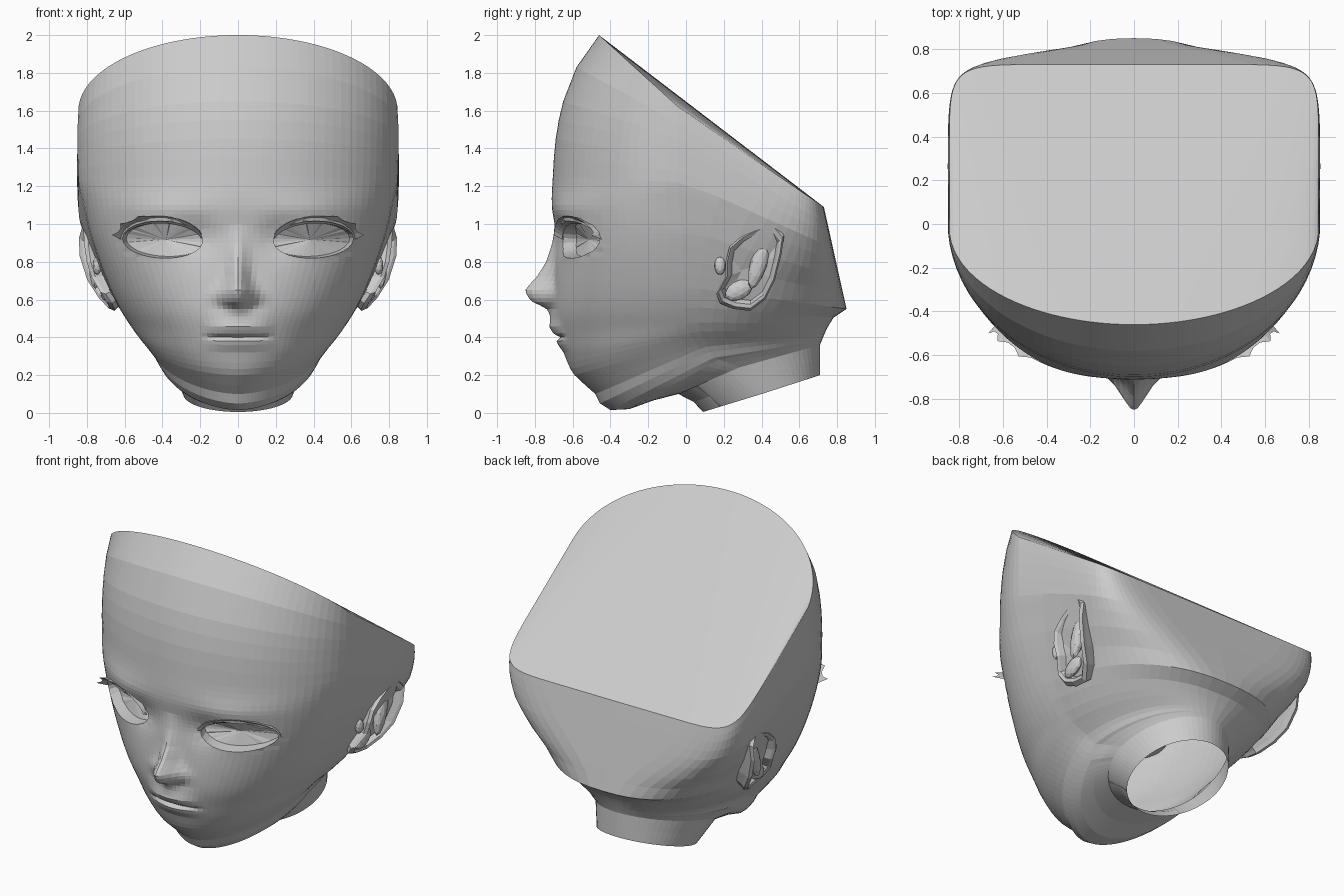
import bpy, bmesh, math
from mathutils import Vector

if "Cube" in bpy.data.objects:
    bpy.data.objects.remove(bpy.data.objects["Cube"])

grey = bpy.data.materials.new("plain_grey")
grey.diffuse_color = (0.6, 0.6, 0.6, 1)
grey.use_nodes = True
grey.node_tree.nodes["Principled BSDF"].inputs["Base Color"].default_value = grey.diffuse_color


def finish(bm, name):
    """Turn a bmesh into a flat shaded object."""
    bmesh.ops.recalc_face_normals(bm, faces=list(bm.faces))
    me = bpy.data.meshes.new(name)
    bm.to_mesh(me)
    bm.free()
    me.materials.append(grey)
    ob = bpy.data.objects.new(name, me)
    bpy.context.collection.objects.link(ob)
    return ob


def loft(bm, rings):
    """Bridge closed rings of points, return the vertex rows."""
    rows = [[bm.verts.new(p) for p in r] for r in rings]
    n = len(rows[0])
    for a, b in zip(rows, rows[1:]):
        for i in range(n):
            j = (i + 1) % n
            bm.faces.new((a[i], a[j], b[j], b[i]))
    return rows


def gauss(v, c, s):
    return math.exp(-((v - c) / s) ** 2)


def table(v, pts):
    for (a, fa), (b, fb) in zip(pts, pts[1:]):
        if a <= v <= b:
            return fa + (fb - fa) * (v - a) / (b - a)
    return 0.0


# head rings: front z, front y, half width, side y, side z, front roundness
KEYS = [
    (2.00, -.46, .845, -.02, 1.60, 2), (1.83, -.58, .85, -.01, 1.52, 2),
    (1.65, -.65, .852, 0, 1.44, 2), (1.45, -.69, .85, 0, 1.33, 2),
    (1.25, -.705, .845, 0, 1.22, 2), (1.10, -.71, .82, .02, 1.10, 2.15),
    (0.95, -.69, .785, .05, .95, 2.3), (0.80, -.69, .735, .05, .80, 2.3),
    (0.65, -.70, .68, .05, .66, 2.2), (0.53, -.70, .63, .05, .56, 2.1),
    (0.42, -.68, .58, .05, .48, 2), (0.30, -.64, .54, .06, .43, 1.95),
    (0.20, -.59, .50, .08, .39, 1.85), (0.10, -.48, .46, .10, .35, 1.75),
    (0.05, -.455, .44, .11, .32, 1.75), (0.015, -.40, .42, .14, .29, 1.75),
    (0.02, -.30, .40, .17, .28, 1.9), (0.10, -.04, .34, .28, .24, 2),
    (0.005, .09, .29, .40, .10, 2)]
STEPS = [1, 1, 2, 2, 4, 6, 6, 6, 6, 6, 6, 3, 2, 1, 1, 1, 2, 2]
HALF = 44


def ring(key):
    zf, yf, w, ys, zs, nf = key
    if zs < .2:                       # neck opening
        zb, yb, nb = .2, .71, 2
    elif zs >= .66:                   # flat back of the skull
        t = min(1, max(0, (1.6 - zs) / .94))
        zb, yb, nb = 1.09 - .54 * t, .73 + .12 * t, 2.4 + 7.6 * (1 - t) ** 1.6
    else:                             # nape
        t = min(1, max(0, (.66 - zs) / .42))
        zb, yb, nb = .55 - .19 * t, .85 - .14 * math.sqrt(t), 2.4 - .4 * t
    half = []
    for i in range(HALF + 1):
        a = math.pi * (i / HALF) ** 1.4
        s, c = max(0, math.sin(a)), math.cos(a)
        y, z, n = (yf, zf, nf) if c > 0 else (yb, zb, nb)
        k = abs(c) ** (2 / n)
        x = 0 if i in (0, HALF) else w * s ** (2 / n)
        half.append(Vector((x, ys + (y - ys) * k, zs + (z - zs) * k)))
    return half + [Vector((-p.x, p.y, p.z)) for p in half[-2:0:-1]]


def between(p0, p1, p2, p3, t):
    """Smooth rows over the face, straight rows over the back."""
    if p1.y > .05:
        return p1.lerp(p2, t)
    return .5 * (2 * p1 + (p2 - p0) * t + (2 * p0 - 5 * p1 + 4 * p2 - p3) * t ** 2
                 + (3 * p1 - p0 - 3 * p2 + p3) * t ** 3)


NOSE = [(.47, 0), (.52, .012), (.555, .04), (.59, .115), (.62, .14), (.65, .15),
        (.68, .13), (.72, .095), (.80, .05), (.90, .02), (1.0, 0)]
LIPS = [(.32, 0), (.37, .018), (.388, .016), (.402, -.012), (.418, .02),
        (.455, .036), (.50, .015), (.55, 0)]


def sculpt(p):
    """Nose, lips and eye hollows pushed out of the face."""
    if p.y > -.2:
        return p
    x, z = abs(p.x), p.z
    out = table(z, NOSE) * gauss(x, 0, .05 + .03 * gauss(z, .62, .06))
    out += table(z, LIPS) * max(0, 1 - (x / .2) ** 2) ** 1.3
    out -= .03 * gauss(x, .22, .1) * gauss(z, .92, .09)
    out += .012 * gauss(x, .38, .2) * gauss(z, 1.08, .06)
    return Vector((p.x, p.y - out, p.z))


# eye opening: slightly tilted ellipse
EX, EZ, EA, EB, TILT = .40, .917, .212, .098, .04


def eye_local(x, z):
    dx, dz = x - EX, z - EZ
    c, s = math.cos(TILT), math.sin(TILT)
    return (dx * c + dz * s) / EA, (dz * c - dx * s) / EB


def eye_point(u, v):
    c, s = math.cos(TILT), math.sin(TILT)
    return EX + u * EA * c - v * EB * s, EZ + u * EA * s + v * EB * c


def face_y(x):
    return .05 - .738 * max(.02, 1 - (x / .775) ** 2.3) ** (1 / 2.3)


# head shell
keys = [ring(k) for k in KEYS]
rings, last = [], len(keys) - 1
for i, n in enumerate(STEPS):
    near = [keys[min(last, max(0, i + d))] for d in (-1, 0, 1, 2)]
    rings += [[between(*ps, k / n) for ps in zip(*near)] for k in range(n)]
rings.append(keys[-1])
bm = bmesh.new()
loft(bm, [[sculpt(p) for p in r] for r in rings])
holes = []
for f in bm.faces:
    c = f.calc_center_median()
    u, v = eye_local(abs(c.x), c.z)
    if c.y < -.2 and u * u + v * v < 1:
        holes.append(f)
bmesh.ops.delete(bm, geom=holes, context='FACES')

# eye rims snapped to the ellipse, turned inward and closed as sockets
rim = [e for e in bm.edges if e.is_boundary
       and e.verts[0].co.y < -.2 and .75 < e.verts[0].co.z < 1.08]
for v in {v for e in rim for v in e.verts}:
    side, x = math.copysign(1, v.co.x), abs(v.co.x)
    u, w = eye_local(x, v.co.z)
    r = max(1e-4, math.hypot(u, w))
    nx, nz = eye_point(u / r, w / r)
    v.co = (side * nx, v.co.y + face_y(nx) - face_y(x), nz)
new = bmesh.ops.extrude_edge_only(bm, edges=rim)["geom"]
inner = [g for g in new if isinstance(g, bmesh.types.BMVert)]
for v in inner:
    side = math.copysign(1, v.co.x)
    v.co += Vector((-.02 * side, .07, (EZ - v.co.z) * .1))
inner_set = set(inner)
loops = [e for e in bm.edges if e.is_boundary and set(e.verts) <= inner_set]
for side in (1, -1):
    mid = bm.verts.new((side * .38, face_y(.4) + .10, EZ))
    for e in loops:
        if e.verts[0].co.x * side > 0:
            bm.faces.new((e.verts[0], e.verts[1], mid))
finish(bm, "head")

# sloping cap across the open skull
bm = bmesh.new()
for p in keys[0]:
    bm.verts.new(p)
bmesh.ops.convex_hull(bm, input=list(bm.verts))
bm.normal_update()
bmesh.ops.delete(bm, geom=[f for f in bm.faces if f.normal.z < .02], context='FACES')
finish(bm, "skull_cap")

# ear outline as (y, z)
EAR = [(.23, .88), (.30, .94), (.38, .98), (.47, 1.0), (.52, .94), (.505, .84),
       (.47, .70), (.42, .60), (.34, .54), (.25, .55), (.18, .58), (.16, .63),
       (.21, .72), (.21, .80)]


def ear_ring(scale, lift, side):
    pts = []
    for y, z in EAR:
        y, z = .35 + (y - .35) * scale, .77 + (z - .77) * scale
        x = .755 + lift - 1.3 * (z - .88) ** 2 + .12 * (y - .35)
        pts.append((side * x, y, z))
    return pts


def blob(name, loc, size, tilt):
    bm = bmesh.new()
    bmesh.ops.create_icosphere(bm, subdivisions=2, radius=1)
    ob = finish(bm, name)
    ob.location, ob.scale, ob.rotation_euler = loc, size, (tilt, 0, 0)


for side, tag in ((1, "right"), (-1, "left")):
    # ear shell
    bm = bmesh.new()
    rows = loft(bm, [ear_ring(s, h, side) for s, h in
                     ((.72, -.09), (.93, .02), (1, .05), (.94, .07),
                      (.85, .055), (.76, .015), (.4, .0))])
    bm.faces.new(rows[-1])
    finish(bm, "ear_" + tag)
    # ear inner folds and front flap
    blob("ear_fold_" + tag, (side * .755, .385, .79), (.035, .045, .14), -.3)
    blob("ear_lobe_fold_" + tag, (side * .70, .28, .65), (.03, .08, .05), .5)
    blob("ear_flap_" + tag, (side * .745, .18, .78), (.025, .03, .05), 0)

    # upper lashes: ribbon with pointed outer tips
    bm = bmesh.new()
    n, prev = 16, None
    for i in range(n + 1):
        a = math.pi * (.93 - .93 * i / n)
        x, z = eye_point(math.cos(a), math.sin(a))
        t = i / n
        spike = .055 if i in (10, 13, 16) else .02 + .012 * t
        ox, oz = x + spike * t, z + .02 * math.sin(a) + spike * .3
        cur = [bm.verts.new((side * px, py, pz)) for px, py, pz in
               ((x, face_y(x) + .02, z - .012),
                (ox, face_y(x) - .012 - spike * .6, oz),
                (x, face_y(x) + .01, z + .018))]
        if prev:
            for k in range(2):
                bm.faces.new((prev[k], cur[k], cur[k + 1], prev[k + 1]))
        prev = cur
    finish(bm, "lashes_" + tag)
